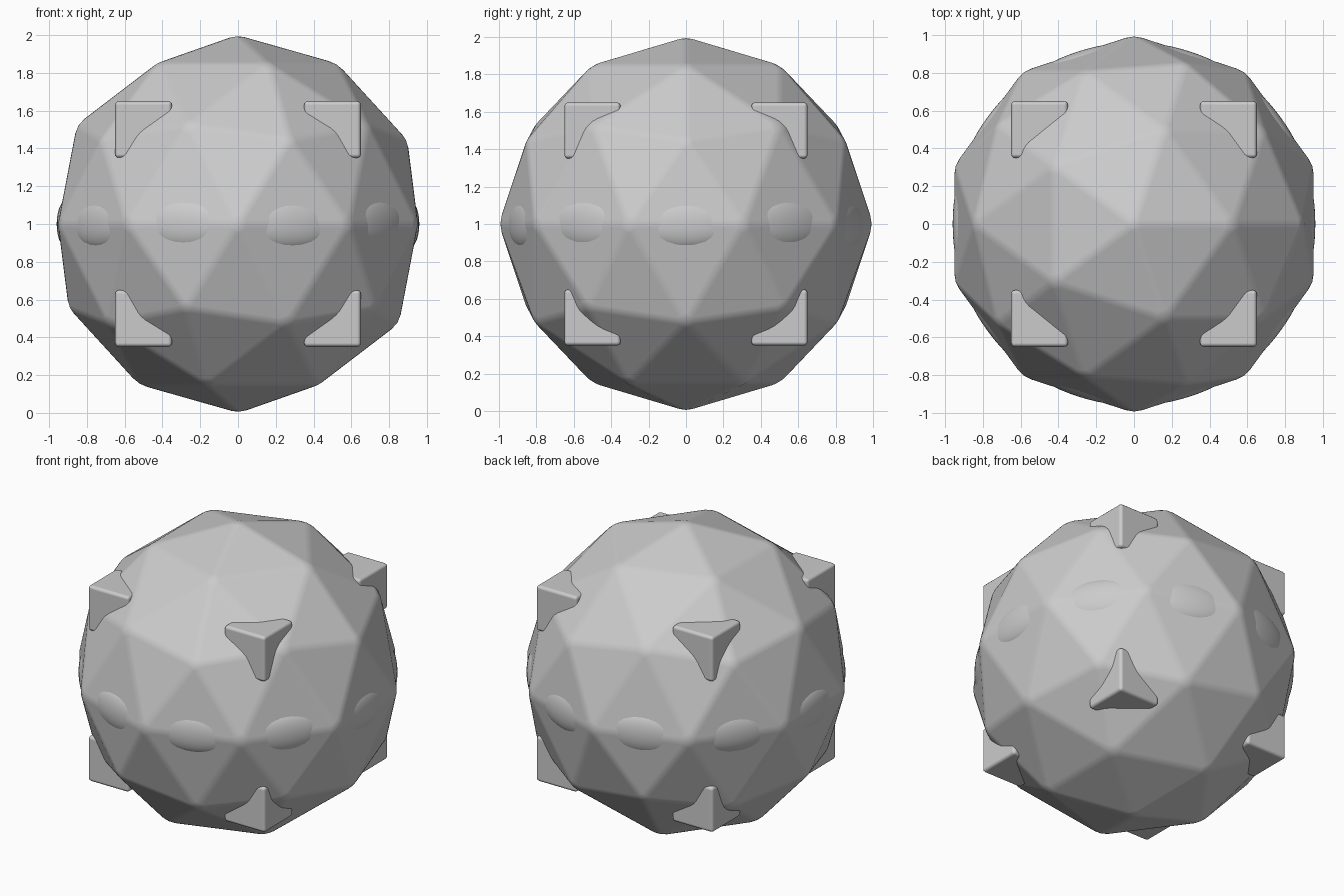
import bpy
from math import cos, sin, radians

if "Cube" in bpy.data.objects:
    bpy.data.objects.remove(bpy.data.objects["Cube"])


def finish(obj, name, bevel=0.0, segments=2):
    """Name the part, shade it smooth and soften its edges."""
    obj.name = name
    obj.data.name = name
    for p in obj.data.polygons:
        p.use_smooth = True
    if bevel:
        m = obj.modifiers.new("soft_edges", "BEVEL")
        m.width = bevel
        m.segments = segments
        m.limit_method = "NONE"
        m.harden_normals = True
    return obj


# Faceted main ball
bpy.ops.mesh.primitive_ico_sphere_add(subdivisions=2, radius=1.002, location=(0, 0, 1))
finish(bpy.context.object, "faceted_body", 0.025)

# Eight cube studs poking out at the corners
for sx in (-1, 1):
    for sy in (-1, 1):
        for sz in (-1, 1):
            bpy.ops.mesh.primitive_cube_add(size=0.3, location=(sx * 0.5, sy * 0.5, 1 + sz * 0.5))
            finish(bpy.context.object, "corner_stud", 0.02, 3)

# Ten shallow oval bumps around the equator
for i in range(10):
    a = radians(36 * i)
    bpy.ops.mesh.primitive_uv_sphere_add(
        segments=32, ring_count=16, radius=1,
        location=(0.9 * cos(a), 0.9 * sin(a), 1), rotation=(0, 0, a))
    bump = bpy.context.object
    bump.scale = (0.06, 0.26, 0.133)
    finish(bump, "equator_bump")
